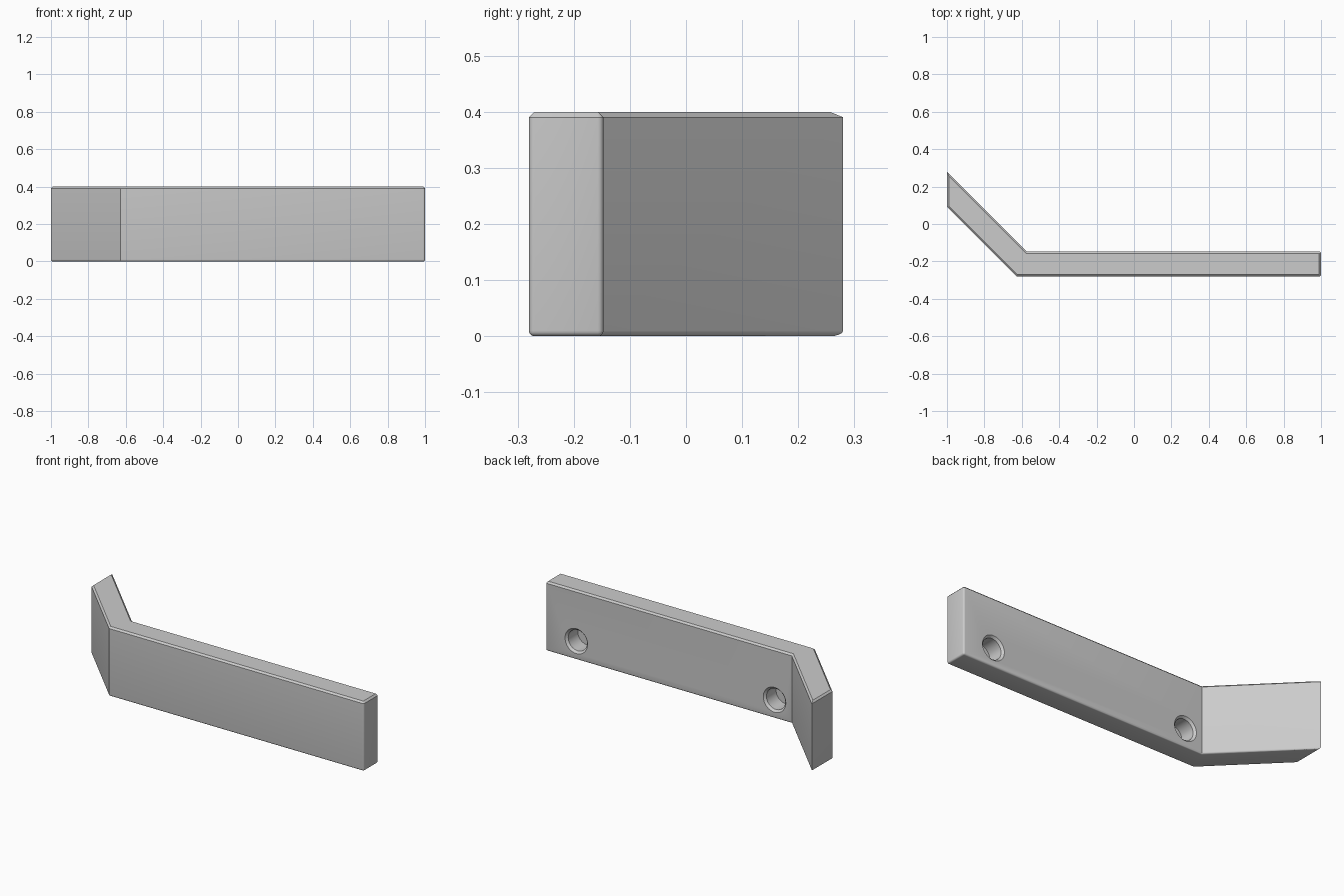
import bpy, bmesh, math
from mathutils import Matrix

if "Cube" in bpy.data.objects:
    bpy.data.objects.remove(bpy.data.objects["Cube"])

HEIGHT, FRONT, BACK, EDGE = 0.4, -0.28, -0.147, 0.01

grey = bpy.data.materials.new("plain grey")
grey.use_nodes = True
colour = (0.6, 0.6, 0.6, 1)
grey.diffuse_color = colour
grey.node_tree.nodes["Principled BSDF"].inputs["Base Color"].default_value = colour


def make_object(name, bm):
    mesh = bpy.data.meshes.new(name)
    bmesh.ops.recalc_face_normals(bm, faces=bm.faces)
    bm.to_mesh(mesh)
    bm.free()
    obj = bpy.data.objects.new(name, mesh)
    bpy.context.collection.objects.link(obj)
    mesh.materials.append(grey)
    return obj


def bevel(bm, test, segments):
    edges = [e for e in bm.edges if test(*[v.co for v in e.verts])]
    bmesh.ops.bevel(bm, geom=edges, offset=EDGE, segments=segments,
                    profile=0.5, affect='EDGES', clamp_overlap=True)


# Bent bar: plan outline extruded upwards
outline = [(-1, 0.092), (-0.628, FRONT), (1, FRONT),
           (1, BACK), (-0.573, BACK), (-1, 0.28)]
bm = bmesh.new()
base = bm.faces.new([bm.verts.new((x, y, 0)) for x, y in outline])
top = bmesh.ops.extrude_face_region(bm, geom=[base])["geom"]
bmesh.ops.translate(bm, vec=(0, 0, HEIGHT),
                    verts=[v for v in top if isinstance(v, bmesh.types.BMVert)])
bmesh.ops.recalc_face_normals(bm, faces=bm.faces)

# Rounded lower rim and straight end, chamfered upper rim
bevel(bm, lambda a, b: max(a.z, b.z) < 0.001
      or (min(a.x, b.x) > 0.999 and abs(a.z - b.z) > 0.1), 4)
bevel(bm, lambda a, b: min(a.z, b.z) > HEIGHT - 0.001, 1)
bar = make_object("bent_bar", bm)


# Blind screw holes with a chamfered mouth, sunk into the back
def hole_cutter(name, x):
    bm = bmesh.new()
    rings = []
    for radius, y in ((0.06, BACK - 0.1), (0.06, BACK - 0.012),
                      (0.072, BACK), (0.072, BACK + 0.03)):
        place = Matrix.Translation((x, y, 0.107)) @ Matrix.Rotation(math.pi / 2, 4, 'X')
        rings.append(bmesh.ops.create_circle(bm, segments=48, radius=radius,
                                             matrix=place)["verts"])
    for a, b in zip(rings, rings[1:]):
        for i in range(len(a)):
            j = (i + 1) % len(a)
            bm.faces.new((a[i], a[j], b[j], b[i]))
    bm.faces.new(rings[0])
    bm.faces.new(rings[-1])
    cutter = make_object(name, bm)
    cutter.hide_render = True
    return cutter


bpy.context.view_layer.objects.active = bar
bar.select_set(True)
for name, x in (("left_hole_cutter", 0.804), ("right_hole_cutter", -0.463)):
    cutter = hole_cutter(name, x)
    cut = bar.modifiers.new(name, 'BOOLEAN')
    cut.operation = 'DIFFERENCE'
    cut.solver = 'EXACT'
    cut.object = cutter
    bpy.ops.object.modifier_apply(modifier=cut.name)
    bpy.data.objects.remove(cutter)

bpy.ops.object.shade_smooth_by_angle(angle=math.radians(30))
